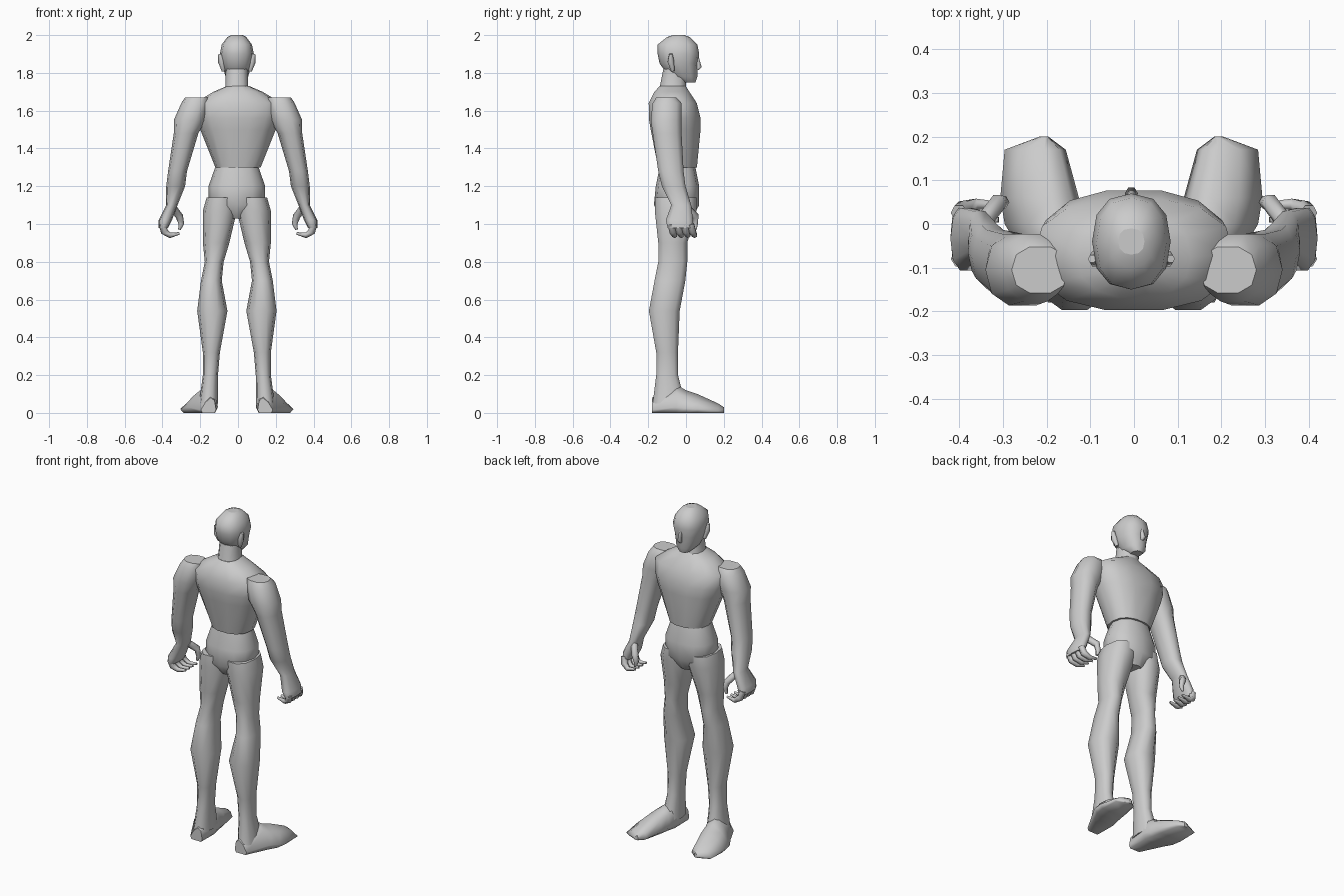
import bpy, bmesh, math
from mathutils import Vector

default_cube = bpy.data.objects.get("Cube")
if default_cube:
    bpy.data.objects.remove(default_cube)

color = (0.6, 0.6, 0.6, 1)
grey = bpy.data.materials.new("plain grey")
grey.use_nodes = True
grey.diffuse_color = color
grey.node_tree.nodes["Principled BSDF"].inputs["Base Color"].default_value = color

OFFSET = -0.006  # head and legs stand slightly off the middle


def loft(name, rings, side=1, shift=0.0):
    """Skin a list of point rings, close both ends, mirror when side is -1."""
    bm = bmesh.new()
    rows = [[bm.verts.new((side * x + shift, y, z)) for x, y, z in ring] for ring in rings]
    count = len(rows[0])
    for lower, upper in zip(rows, rows[1:]):
        for i in range(count):
            j = (i + 1) % count
            bm.faces.new((lower[i], lower[j], upper[j], upper[i]))
    bm.faces.new(rows[0])
    bm.faces.new(rows[-1])
    bmesh.ops.recalc_face_normals(bm, faces=bm.faces)
    for face in bm.faces:
        face.smooth = len(face.verts) == 4
    mesh = bpy.data.meshes.new(name)
    bm.to_mesh(mesh)
    bm.free()
    mesh.materials.append(grey)
    bpy.context.collection.objects.link(bpy.data.objects.new(name, mesh))


def level(z, left, right, back, front, count=10, power=0.85):
    """Horizontal rounded ring that fills the given extents."""
    def rounded(value):
        return math.copysign(abs(value) ** power, value)

    ring = []
    for i in range(count):
        angle = math.tau * i / count
        across = rounded(math.cos(angle)) * (right - left) / 2
        along = rounded(math.sin(angle)) * (front - back) / 2
        ring.append(((left + right) / 2 + across, (back + front) / 2 + along, z))
    return ring


def trunk(name, rows, shift=0.0, count=12):
    """Symmetric loft from rows of height, half width, back and front."""
    rings = [level(z, -width, width, back, front, count) for z, width, back, front in rows]
    loft(name, rings, shift=shift)


def limb(name, rows, side, shift=0.0):
    """One-sided loft from rows of height, inner, outer, back and front."""
    loft(name, [level(*row) for row in rows], side, shift)


def tube(name, path, radii, side=1, shift=0.0, count=6):
    """Tapered tube swept along a short path."""
    points = [Vector(point) for point in path]
    rings = []
    for i, point in enumerate(points):
        ahead = points[min(i + 1, len(points) - 1)]
        behind = points[max(i - 1, 0)]
        direction = (ahead - behind).normalized()
        u = direction.cross(Vector((0, 1, 0))).normalized()
        v = direction.cross(u)
        angles = [math.tau * k / count for k in range(count)]
        rings.append([point + radii[i] * (u * math.cos(a) + v * math.sin(a)) for a in angles])
    loft(name, rings, side, shift)


# Trunk
trunk("torso", [
    (1.3, 0.12, -0.15, 0.06),
    (1.5, 0.2, -0.19, 0.08),
    (1.56, 0.22, -0.2, 0.08),
    (1.64, 0.23, -0.2, 0.06),
    (1.7, 0.13, -0.17, 0.02),
    (1.73, 0.06, -0.14, 0),
], count=14)
trunk("pelvis", [
    (1.3, 0.115, -0.14, 0.05),
    (1.2, 0.15, -0.16, 0.07),
    (1.1, 0.15, -0.17, 0.07),
    (1.03, 0.05, -0.12, 0.03),
], OFFSET)

# Neck and head
trunk("neck", [
    (1.67, 0.08, -0.15, 0.02),
    (1.72, 0.06, -0.14, 0),
    (1.82, 0.06, -0.12, 0),
], OFFSET)
trunk("head", [
    (1.75, 0.03, -0.02, 0.05),
    (1.78, 0.06, -0.09, 0.06),
    (1.85, 0.08, -0.14, 0.06),
    (1.9, 0.09, -0.15, 0.07),
    (1.95, 0.08, -0.15, 0.06),
    (1.99, 0.05, -0.1, 0.02),
    (2, 0.03, -0.07, -0.01),
], OFFSET)
tube("nose", [(0, 0.06, 1.82), (0, 0.07, 1.83), (0, 0.06, 1.89)],
     [0.01, 0.015, 0.007], shift=OFFSET)

for side, label in ((1, "left"), (-1, "right")):
    tube(label + "_ear", [(0.07, -0.07, 1.81), (0.08, -0.08, 1.86), (0.09, -0.08, 1.9)],
         [0.01, 0.02, 0.01], side, OFFSET)

    # Arm from the shoulder cap down to the knuckles
    limb(label + "_arm", [
        (1.67, 0.15, 0.28, -0.16, -0.05),
        (1.64, 0.15, 0.3, -0.18, -0.02),
        (1.55, 0.17, 0.34, -0.19, -0.02),
        (1.48, 0.21, 0.34, -0.18, -0.02),
        (1.28, 0.27, 0.37, -0.15, -0.01),
        (1.2, 0.28, 0.38, -0.13, 0),
        (1.1, 0.32, 0.38, -0.08, 0.03),
        (1.02, 0.35, 0.42, -0.11, 0.04),
        (0.98, 0.37, 0.42, -0.1, 0.04),
    ], side)

    # Curled fingers and thumb
    for finger in range(4):
        y = -0.08 + 0.035 * finger
        tube(f"{label}_finger_{finger + 1}",
             [(0.4, y, 1), (0.39, y + 0.01, 0.96), (0.36, y + 0.02, 0.94), (0.31, y + 0.02, 0.95)],
             [0.02, 0.02, 0.015, 0.007], side)
    tube(label + "_thumb",
         [(0.34, 0.01, 1.08), (0.31, 0.05, 1.04), (0.3, 0.05, 1), (0.31, 0.05, 0.97)],
         [0.02, 0.02, 0.015, 0.007], side)

    # Leg from the hip to the ankle
    limb(label + "_leg", [
        (1.14, 0.01, 0.16, -0.17, 0.06),
        (1.07, 0, 0.18, -0.17, 0.06),
        (0.9, 0.04, 0.18, -0.15, 0.01),
        (0.8, 0.07, 0.17, -0.15, 0.01),
        (0.7, 0.08, 0.19, -0.17, 0),
        (0.54, 0.05, 0.21, -0.2, -0.03),
        (0.32, 0.09, 0.18, -0.16, -0.04),
        (0.2, 0.1, 0.18, -0.16, -0.04),
        (0.05, 0.1, 0.2, -0.18, 0),
    ], side, OFFSET)

    # Foot sections run heel to toe: position, centre, half width, height
    section = ((-0.8, 0), (0.8, 0), (1, 0.2), (0.4, 0.7), (-0.3, 1), (-0.8, 0.8), (-1, 0.2))
    loft(label + "_foot", [
        [(centre + u * width, y, v * height) for u, v in section]
        for y, centre, width, height in (
            (-0.18, 0.15, 0.04, 0.08),
            (-0.05, 0.18, 0.08, 0.15),
            (0, 0.2, 0.09, 0.12),
            (0.06, 0.21, 0.09, 0.1),
            (0.17, 0.22, 0.07, 0.05),
            (0.2, 0.2, 0.01, 0.03))
    ], side, OFFSET)
